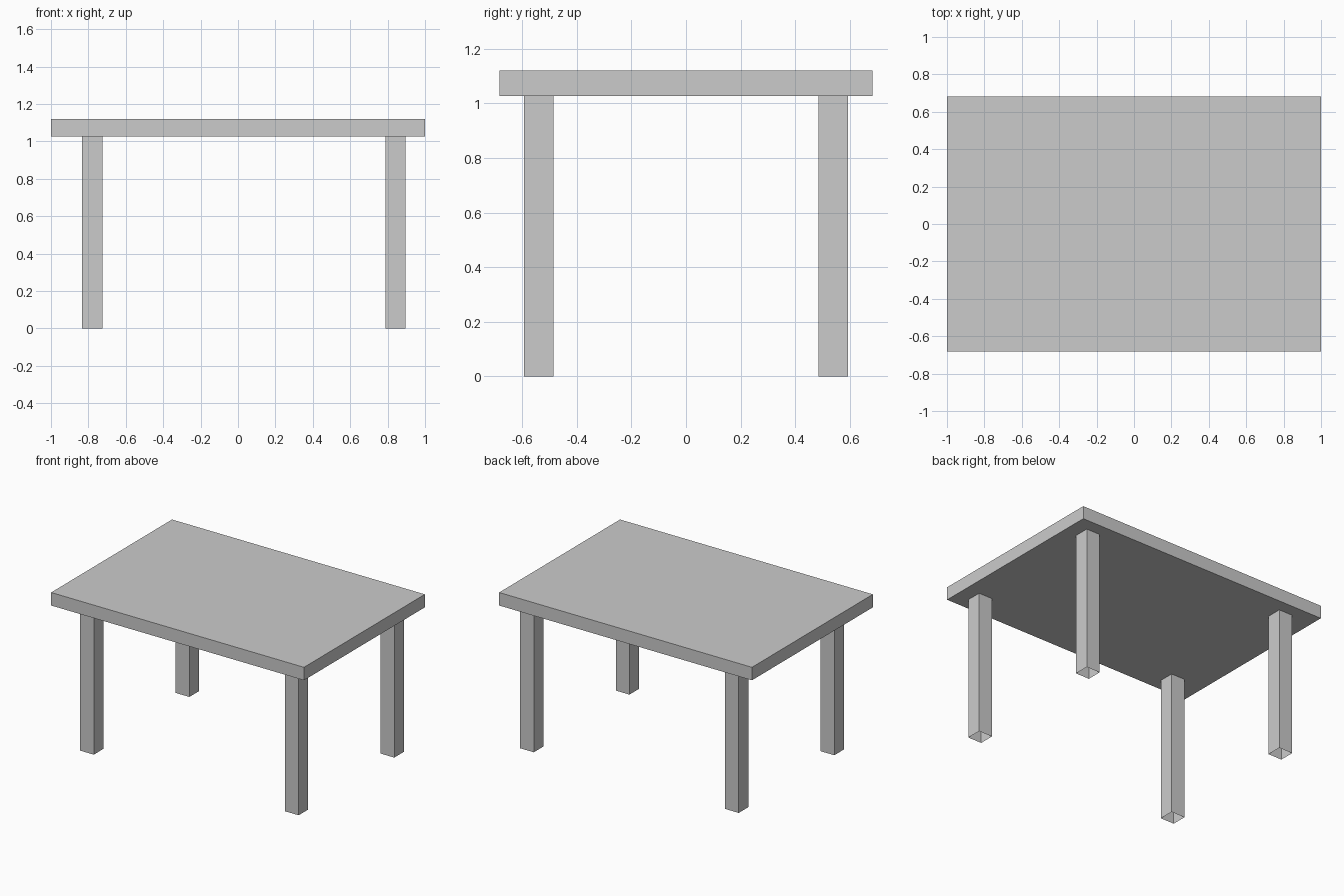
import bpy, bmesh
from mathutils import Vector

if "Cube" in bpy.data.objects:
    bpy.data.objects.remove(bpy.data.objects["Cube"])

TOP_Z, UNDER_Z = 1.12, 1.027


def box(name, lo, hi, open_ends=False):
    """Axis-aligned box between two corners; open_ends drops top and bottom."""
    lo, hi = Vector(lo), Vector(hi)
    bm = bmesh.new()
    bmesh.ops.create_cube(bm, size=1)
    bmesh.ops.scale(bm, vec=hi - lo, verts=bm.verts)
    bmesh.ops.translate(bm, vec=(lo + hi) / 2, verts=bm.verts)
    if open_ends:
        bm.normal_update()
        ends = [f for f in bm.faces if abs(f.normal.z) > 0.9]
        bmesh.ops.delete(bm, geom=ends, context='FACES_ONLY')
    mesh = bpy.data.meshes.new(name)
    bm.to_mesh(mesh)
    bm.free()
    obj = bpy.data.objects.new(name, mesh)
    bpy.context.collection.objects.link(obj)
    return obj


# Table top slab
box("table_top", (-1, -0.683, UNDER_Z), (1, 0.683, TOP_Z))

# Four hollow legs, set slightly off centre in x
for side, x in (("left", -0.779), ("right", 0.842)):
    for end, y in (("front", -0.54), ("back", 0.54)):
        r = 0.054
        box(f"{end}_{side}_leg", (x - r, y - r, 0), (x + r, y + r, UNDER_Z), open_ends=True)
